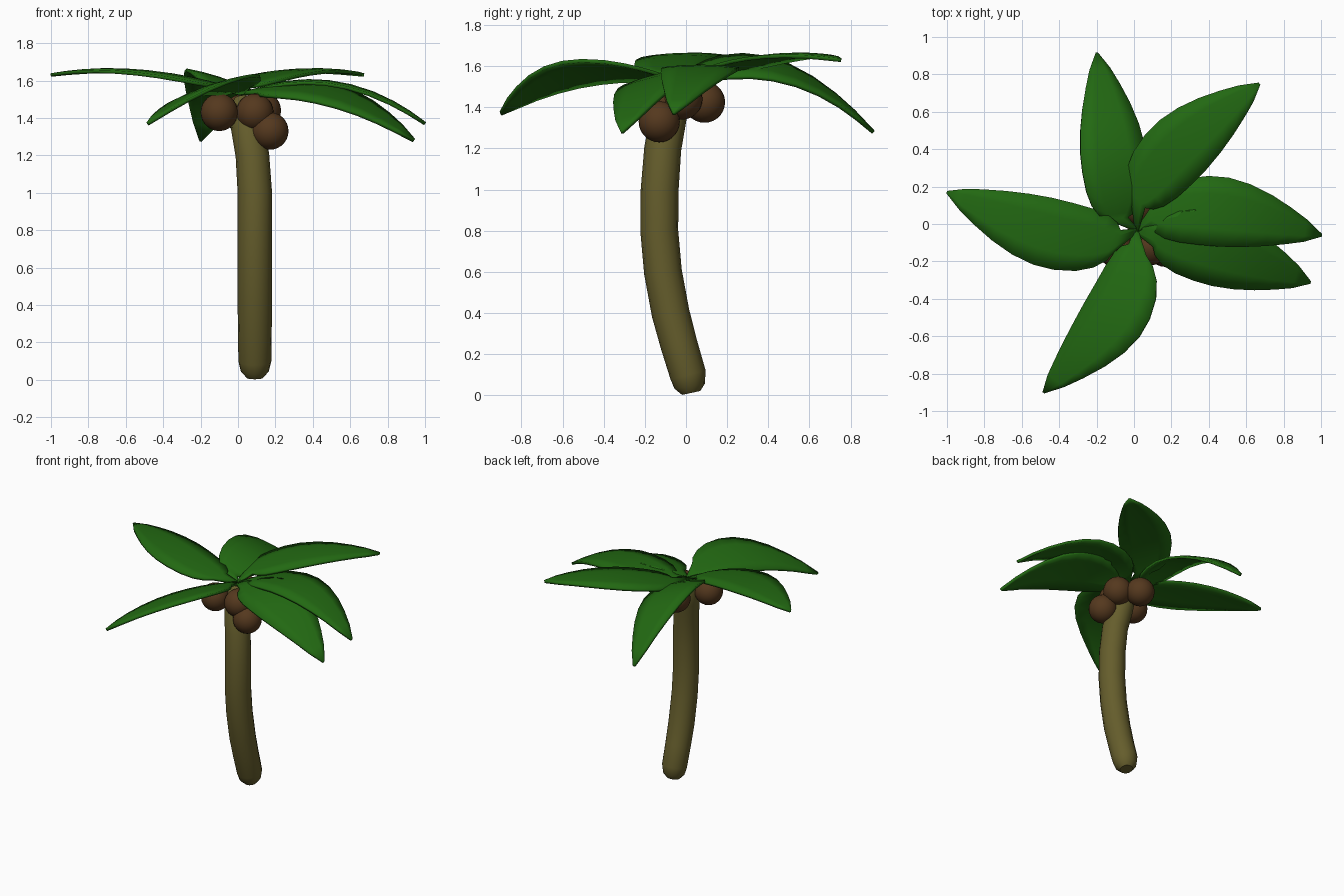
import bpy, bmesh, math
from mathutils import Vector

if "Cube" in bpy.data.objects:
    bpy.data.objects.remove(bpy.data.objects["Cube"])


def material(name, rgb):
    m = bpy.data.materials.new(name)
    m.diffuse_color = (*rgb, 1)
    m.use_nodes = True
    m.node_tree.nodes["Principled BSDF"].inputs["Base Color"].default_value = m.diffuse_color
    return m


GREEN = material("leaf_green", (0.016, 0.14, 0.006))
BARK = material("bark", (0.13, 0.11, 0.025))
BROWN = material("nut_brown", (0.09, 0.04, 0.013))


def finish(bm, name, mat, angle=40):
    bmesh.ops.recalc_face_normals(bm, faces=bm.faces)
    mesh = bpy.data.meshes.new(name)
    bm.to_mesh(mesh)
    bm.free()
    mesh.materials.append(mat)
    ob = bpy.data.objects.new(name, mesh)
    bpy.context.collection.objects.link(ob)
    bpy.ops.object.select_all(action='DESELECT')
    ob.select_set(True)
    bpy.context.view_layer.objects.active = ob
    bpy.ops.object.shade_smooth_by_angle(angle=math.radians(angle))
    return ob


def bridge(bm, rows, closed):
    for a, b in zip(rows, rows[1:]):
        n = len(a)
        for i in range(n if closed else n - 1):
            j = (i + 1) % n
            bm.faces.new((a[i], a[j], b[j], b[i]))


# Curved trunk: x, y, z, radius along its spine
SPINE = [(.09, .025, .012, .045), (.09, .018, .045, .075), (.09, .01, .1, .088),
         (.09, -.035, .25, .09), (.09, -.075, .4, .092), (.09, -.112, .6, .092),
         (.09, -.13, .8, .092), (.09, -.128, 1.0, .092), (.077, -.113, 1.2, .09),
         (.05, -.085, 1.35, .088), (.025, -.055, 1.46, .07), (.015, -.04, 1.51, .035)]
bm = bmesh.new()
rings = []
for k, (x, y, z, r) in enumerate(SPINE):
    p0 = Vector(SPINE[max(k - 1, 0)][:3])
    p1 = Vector(SPINE[min(k + 1, len(SPINE) - 1)][:3])
    turn = Vector((0, 0, 1)).rotation_difference(p1 - p0)
    rings.append([bm.verts.new(Vector((x, y, z)) + turn @ Vector(
        (r * math.cos(a), r * math.sin(a), 0)))
        for a in (i * math.tau / 16 for i in range(16))])
bridge(bm, rings, True)
bm.faces.new(rings[0])
bm.faces.new(rings[-1])
finish(bm, "trunk", BARK)

# Coconuts around the crown
NUTS = [(.17, -.13, 1.33), (-.10, -.13, 1.43), (.09, -.12, 1.43),
        (.13, -.02, 1.44), (.02, .09, 1.425)]
for i, c in enumerate(NUTS):
    bm = bmesh.new()
    bmesh.ops.create_uvsphere(bm, u_segments=24, v_segments=14, radius=.1)
    bmesh.ops.translate(bm, verts=bm.verts, vec=c)
    finish(bm, f"coconut_{i + 1}", BROWN)

# Leaf outline: position along the leaf, half width
OUTLINE = [(0, .06), (.03, .105), (.09, .145), (.18, .172), (.3, .185), (.42, .185),
           (.55, .168), (.68, .137), (.8, .098), (.9, .06), (1, .006)]
CROWN = Vector((.015, -.035, 1.53))


def leaf(name, base, tip, bow, z_base, z_mid, z_tip, roll, width=1.0):
    base, tip = Vector(base), Vector(tip)
    along = tip - base
    side = Vector((-along.y, along.x)).normalized()
    bm = bmesh.new()
    us = [-1, -.5, 0, .5, 1]
    # narrow stem end at the crown
    rows = [[bm.verts.new(CROWN + Vector((side.x, side.y, 0)) * u * .012) for u in us]]
    m = .45
    for t, w in OUTLINE:
        # arch through base, middle and tip heights
        z = (z_base * (t - m) * (t - 1) / m + z_mid * t * (t - 1) / (m * (m - 1))
             + z_tip * t * (t - m) / (1 - m))
        row = []
        for u in us:
            p = base + along * t + side * (bow * math.sin(math.pi * t ** .8) + u * w * width)
            row.append(bm.verts.new((p.x, p.y, z + roll * u * w / .185 - .012 * u * u * w / .185)))
        rows.append(row)
    bridge(bm, rows, False)
    ob = finish(bm, name, GREEN)
    mod = ob.modifiers.new("thickness", 'SOLIDIFY')
    mod.thickness = .018
    mod.offset = 0


leaf("leaf_back", (-.09, .03), (-.2, .91), -.02, 1.56, 1.595, 1.28, .055, .93)
leaf("leaf_back_right", (.02, .13), (.67, .75), .045, 1.57, 1.65, 1.63, .0, .98)
leaf("leaf_right", (.10, .05), (1, -.06), .06, 1.55, 1.59, 1.37, .0, 1.0)
leaf("leaf_front_right", (.12, -.06), (.94, -.31), .02, 1.55, 1.535, 1.28, .045, 1.03)
leaf("leaf_front", (.02, -.14), (-.48, -.90), .09, 1.56, 1.575, 1.37, .05, .93)
leaf("leaf_left", (-.09, -.09), (-1, .17), .06, 1.57, 1.65, 1.63, .0, 1.0)
